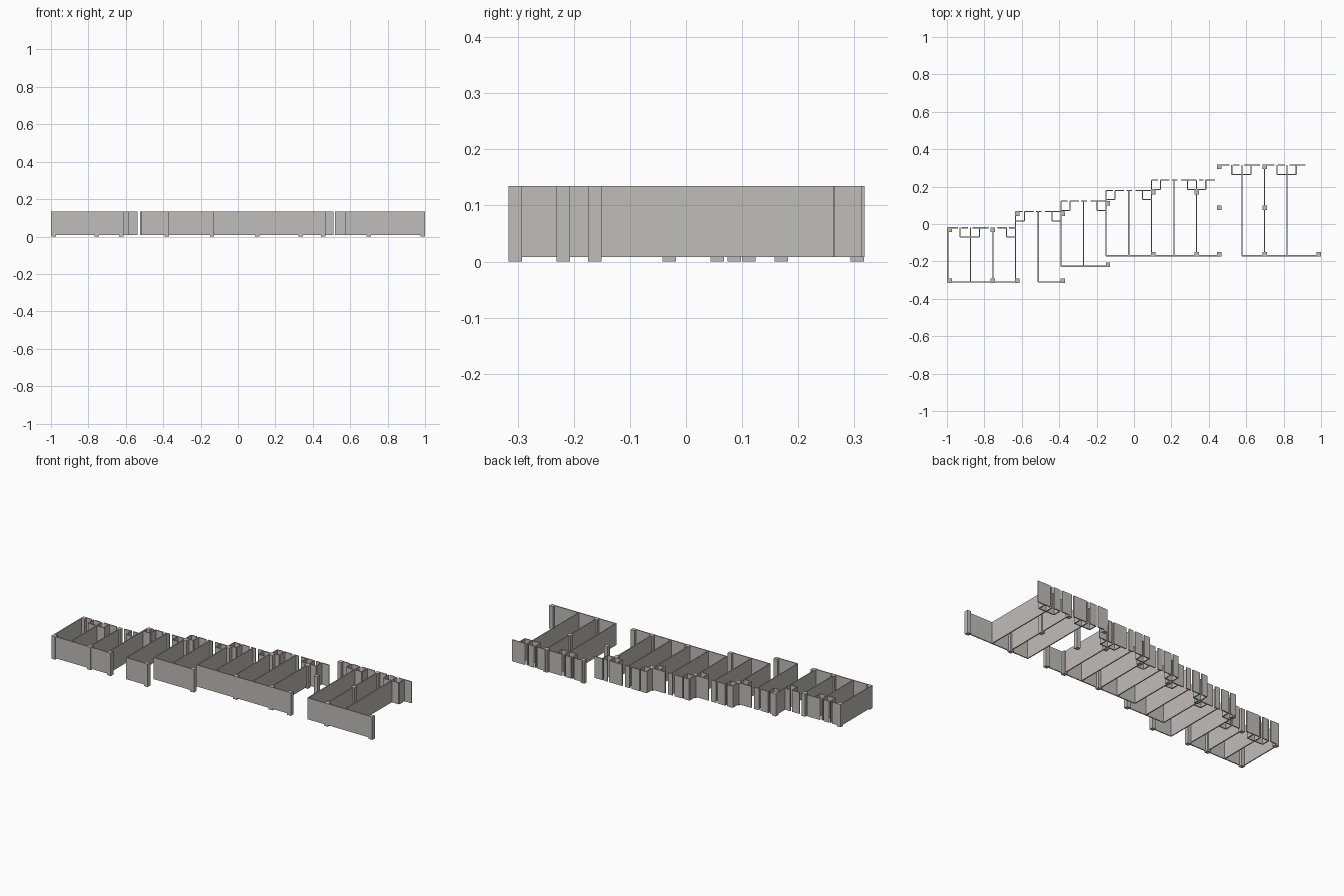
import bpy

cube = bpy.data.objects.get("Cube")
if cube:
    bpy.data.objects.remove(cube, do_unlink=True)

concrete = bpy.data.materials.new("warm grey concrete")
concrete.use_nodes = True
colour = (0.53, 0.51, 0.49, 1)
concrete.diffuse_color = colour
concrete.node_tree.nodes["Principled BSDF"].inputs["Base Color"].default_value = colour

WALL_BASE = 0.008
WALL_TOP = 0.135
THICKNESS = 0.006
BAY = 0.121
LEFT_END = -0.996
RECESS_DEPTH = 0.05
COLUMN_SIZE = 0.024


def bay_x(bay):
    """Position of a bay line, counted from the low x end."""
    return LEFT_END + bay * BAY


def block(name, x, y, width, depth, bottom):
    """Upright box centred on x and y, up to the common top."""
    bpy.ops.mesh.primitive_cube_add(
        size=1, location=(x, y, (bottom + WALL_TOP) / 2))
    part = bpy.context.object
    part.name = name
    part.scale = (width, depth, WALL_TOP - bottom)
    bpy.ops.object.transform_apply(location=False, rotation=False, scale=True)
    part.data.materials.append(concrete)


def long_wall(name, first_bay, last_bay, y):
    """Wall running along x between two bay positions."""
    start, end = bay_x(first_bay), bay_x(last_bay)
    block(name, (start + end) / 2, y, end - start, THICKNESS, WALL_BASE)


def cross_wall(name, bay, front, back):
    """Wall running along y on one bay position."""
    block(name, bay_x(bay), (front + back) / 2, THICKNESS, back - front, WALL_BASE)


def column(x, y):
    block("column", x, y, COLUMN_SIZE, COLUMN_SIZE, 0)


def recess(first_bay, last_bay, back, returns):
    """Set-back wall with return walls on the given bay positions."""
    inner = back - RECESS_DEPTH
    long_wall("recess_wall", first_bay, last_bay, inner)
    for bay in returns:
        cross_wall("recess_return", bay, inner, back)


# Facade rhythms in bays: bay count, back wall pieces, recesses with their returns
balcony = {
    "bays": 2,
    "pieces": [(0, 0.45), (0.6, 0.9), (1.1, 1.8)],
    "recesses": [(0.55, 1.4, (0.55, 1.4))],
}
corners = {
    "bays": 2,
    "pieces": [(0, 0.3), (0.4, 0.8), (0.9, 1.15), (1.3, 2)],
    "recesses": [(0, 0.4, (0.4,)), (1.6, 2, (1.6,))],
}
half_closing = {
    "bays": 1,
    "pieces": [(0.2, 0.6), (0.7, 1)],
    "recesses": [(0.6, 1, (0.6,))],
}
half_opening = {
    "bays": 1,
    "pieces": [(0.1, 0.3), (0.4, 0.8)],
    "recesses": [(0, 0.4, (0.4,))],
}

# Stepped front lines and back lines
front_near, front_middle, front_far = -0.311, -0.226, -0.17
step_a, step_b, step_c, step_d, step_e, step_f = -0.02, 0.066, 0.122, 0.18, 0.235, 0.315

# Units in order along x: rhythm, front, back, line that the rear column stands behind
units = [
    (balcony, front_near, step_a, step_a),
    (half_closing, front_near, step_a, step_a),
    (corners, front_near, step_b, step_b),
    (corners, front_middle, step_c, step_b),
    (corners, front_far, step_d, step_c),
    (corners, front_far, step_e, step_d),
    (half_opening, front_far, step_e, step_d),
    (balcony, front_far, step_f, step_f),
    (balcony, front_far, step_f, step_f),
]

first = 0
previous_front = front_near
for number, (rhythm, front, back, column_line) in enumerate(units):
    # Rear facade
    for start, end in rhythm["pieces"]:
        long_wall("back_wall", first + start, first + end, back)
    for start, end, returns in rhythm["recesses"]:
        recess(first + start, first + end, back, [first + bay for bay in returns])

    # Party walls; the first tall unit is open on its low x side
    opens_up = back == step_f and column_line != units[number - 1][3]
    for bay in range(rhythm["bays"]):
        if bay or not opens_up:
            cross_wall("party_wall", first + bay, front, back)

    # Columns on the unit line
    inset = 0.01 if number == 0 or rhythm is corners else 0
    x = bay_x(first) + inset
    column(x, column_line - 0.01)
    column(x, previous_front + 0.007)
    if back == step_f:
        column(x, 0.086)

    previous_front = front
    first += rhythm["bays"]

# Front walls in bays
for start, end, y in ((0, 3, front_near), (4, 5, front_near),
                      (5, 7, front_middle), (7, 12, front_far),
                      (13, 16.3, front_far)):
    long_wall("front_wall", start, end, y)

# Free end of the last front wall
column(1 - COLUMN_SIZE / 2, front_far + 0.007)
